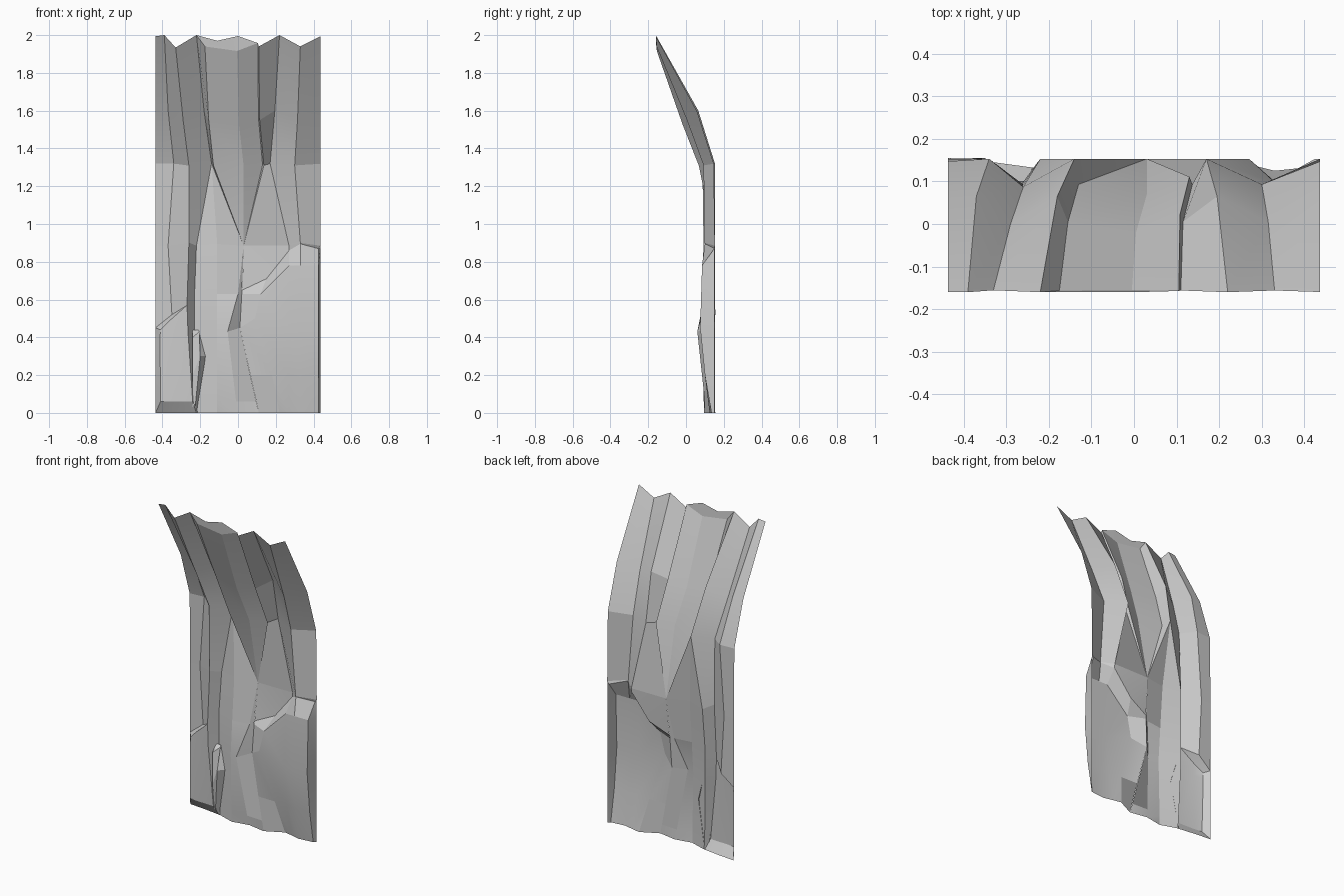
import bpy, bmesh, math


def loft(name, rows):
    """Open sheet between rows (top to bottom) of points (left to right)."""
    bm = bmesh.new()
    grid = [[bm.verts.new(p) for p in row] for row in rows]
    for upper, lower in zip(grid, grid[1:]):
        for i in range(len(upper) - 1):
            bm.faces.new((upper[i], lower[i], lower[i + 1], upper[i + 1]))
    bmesh.ops.remove_doubles(bm, verts=bm.verts, dist=0.0005)
    mesh = bpy.data.meshes.new(name)
    bm.to_mesh(mesh)
    bm.free()
    obj = bpy.data.objects.new(name, mesh)
    bpy.context.collection.objects.link(obj)
    bpy.context.view_layer.objects.active = obj
    bpy.ops.object.select_all(action='DESELECT')
    obj.select_set(True)
    bpy.ops.object.shade_smooth_by_angle(angle=math.radians(15))
    return obj


# Overhanging upper cliff: valley profile (y, z) and the offset to a ridge
valley = [(-.16, 2.0), (.065, 1.6), (.153, 1.32), (.153, .885)]
ridge = [(.004, -.06), (-.06, -.05), (-.06, -.01), (-.055, .015)]
# Each crease: x at the four levels, ridge depth, ridge depth at its foot
creases = [
    ((-.437, -.437, -.437, -.437), .1, 0),
    ((-.39, -.37, -.34, -.37), 0, 0),
    ((-.33, -.29, -.26, -.26), 1.1, 1.1),
    ((-.22, -.18, -.14, -.22), 0, 0),
    ((-.22, -.18, -.14, -.11), 0, .6),
    ((-.22, -.18, -.14, .03), 0, 0),
    ((-.175, -.155, -.13, .03), 1.0, 0),
    ((-.005, .005, .03, .03), 1.4, 0),
    ((.105, .108, .13, .03), .7, 0),
    ((.11, .115, .137, .03), 1.0, 0),
    ((.22, .195, .17, .27), 0, 0),
    ((.33, .315, .30, .33), 1, 1),
    ((.437, .437, .437, .437), .1, 0),
]
upper = []
for level in range(4):
    row = []
    for xs, depth, foot in creases:
        d = foot if level == 3 else depth
        (y, z), (dy, dz) = valley[level], ridge[level]
        row.append((xs[level], y + d * dy, z + d * dz))
    upper.append(row)
loft("upper_cliff", upper)

# Flat cap above the central bulge
top = upper[0]
loft("bulge_cap", [[top[4], (-.11, -.16, 1.97), (0, -.16, 1.995), top[8]],
                   [top[4], top[6], top[7], top[8]]])

base = upper[3]
meet = base[7]  # point where the bulge tapers out
# Lower central pillar
loft("central_pillar", [
    [base[2], base[3], base[4], meet, meet],
    [(-.27, .085, .57), (-.23, .14, .63), (-.11, .10, .63), (0, .115, .63), (.02, .13, .63)],
    [(-.265, .085, .43), (-.23, .14, .43), (-.11, .085, .43), (-.055, .06, .43), (.01, .125, .45)],
    [(-.24, .10, .06), (-.22, .13, .06), (-.11, .094, .06), (-.01, .105, .06), (.096, .10, .06)],
    [(-.22, .13, 0), (-.215, .13, 0), (-.11, .095, 0), (0, .115, 0), (.11, .095, 0)],
])

# Left flank with a protruding block, a return on its side and an undercut foot
loft("left_block", [
    [base[0], base[0], base[1], base[2]],
    [(-.437, .153, .45), (-.437, .15, .45), (-.35, .155, .52), (-.27, .085, .57)],
    [(-.437, .153, .44), (-.41, .12, .44), (-.36, .10, .49), (-.27, .085, .57)],
    [(-.437, .153, .40), (-.413, .117, .40), (-.36, .10, .42), (-.265, .085, .43)],
    [(-.437, .153, .06), (-.41, .11, .06), (-.36, .105, .06), (-.24, .10, .06)],
    [(-.437, .155, 0), (-.437, .155, 0), (-.33, .145, 0), (-.22, .13, 0)],
])

# Thin flake beside the block
loft("rock_flake", [
    [(-.24, .13, .44), (-.21, .13, .44)],
    [(-.24, .09, .40), (-.205, .12, .43)],
    [(-.24, .09, .20), (-.20, .08, .30)],
    [(-.24, .11, .03), (-.225, .10, .05)],
])
loft("flake_side", [
    [(-.24, .09, .40), (-.21, .13, .44)],
    [(-.20, .08, .30), (-.17, .12, .30)],
    [(-.225, .10, .05), (-.22, .13, 0)],
])

# Right boulder: recess, sloping ledge and bulging face, with a return at the edge
profile = [(.153, .87), (.085, .78), (.075, .45), (.10, .2), (.135, 0)]
left_part = [
    [(.022, .132, .65), (.15, .15, .71), (.27, .15, .86)],
    [(.02, .13, .63), (.12, .085, .63), (.27, .085, .78)],
    [(.01, .125, .45), (.09, .08, .50), (.27, .075, .45)],
    [(.066, .107, .2), (.18, .105, .2), (.27, .10, .2)],
    [(.11, .095, 0), (.22, .15, 0), (.27, .14, 0)],
]
rows = [[meet, meet, base[10], base[11], base[12], base[12]]]
for part, (y, z) in zip(left_part, profile):
    ridge_y = min(y, .125)
    rows.append(part + [(.33, ridge_y, z), (.425, y, z), (.437, .15, z)])
rows[1][3] = (.33, .10, .895)
loft("right_boulder", rows)
